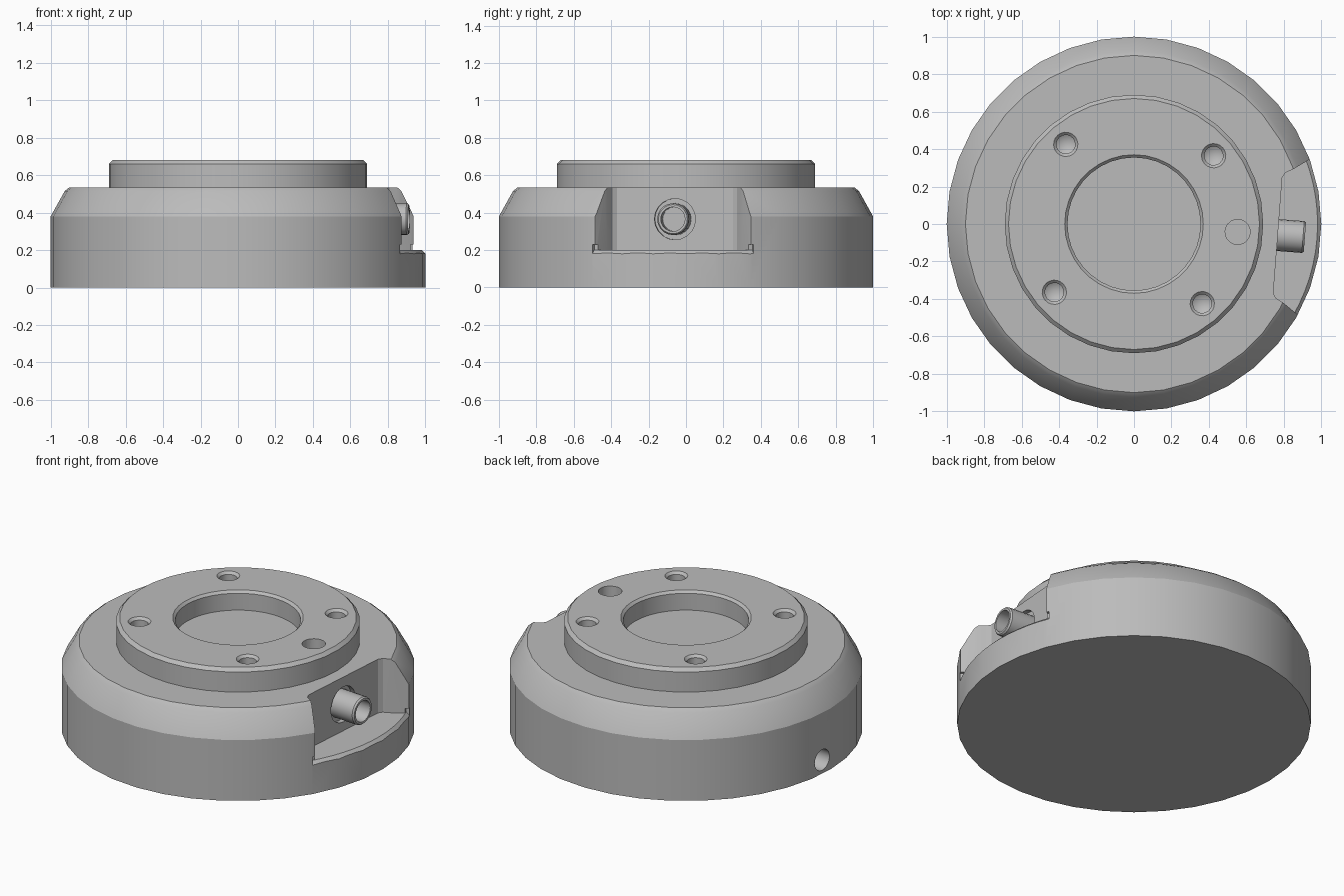
import bpy, bmesh, math
from mathutils import Matrix

default = bpy.data.objects.get("Cube")
if default:
    bpy.data.objects.remove(default, do_unlink=True)

grey = bpy.data.materials.new("Machined grey")
grey.use_nodes = True
grey.diffuse_color = (0.5, 0.5, 0.5, 1)
grey.node_tree.nodes["Principled BSDF"].inputs["Base Color"].default_value = (0.5, 0.5, 0.5, 1)

# All machined features share one small turn about the axis
TURN = Matrix.Rotation(math.radians(-4.4), 4, 'Z')


def finish(name, bm, matrix):
    bm.transform(matrix)
    bmesh.ops.remove_doubles(bm, verts=bm.verts, dist=1e-5)
    bmesh.ops.recalc_face_normals(bm, faces=bm.faces)
    mesh = bpy.data.meshes.new(name)
    bm.to_mesh(mesh)
    bm.free()
    mesh.materials.append(grey)
    obj = bpy.data.objects.new(name, mesh)
    bpy.context.collection.objects.link(obj)
    return obj


def lathe(name, profile, segments, matrix=Matrix(), start=0, sweep=360):
    """Revolve a closed (radius, height) profile about z."""
    bm = bmesh.new()
    rings = []
    full = sweep == 360
    for i in range(segments if full else segments + 1):
        a = math.radians(start + sweep * i / segments)
        rings.append([bm.verts.new((r * math.cos(a), r * math.sin(a), z)) for r, z in profile])
    n = len(profile)
    for i in range(segments):
        p, q = rings[i], rings[(i + 1) % len(rings)]
        for j in range(n):
            k = (j + 1) % n
            if profile[j][0] == 0 and profile[k][0] == 0:
                continue
            bm.faces.new((p[j], q[j], q[k], p[k]))
    if not full:
        bm.faces.new(rings[0])
        bm.faces.new(rings[-1])
    bmesh.ops.remove_doubles(bm, verts=bm.verts, dist=1e-5)
    bmesh.ops.dissolve_degenerate(bm, edges=bm.edges, dist=1e-5)
    return finish(name, bm, matrix)


def prism(name, outline, low, high, matrix):
    bm = bmesh.new()
    face = bm.faces.new([bm.verts.new((x, y, low)) for x, y in outline])
    top = bmesh.ops.extrude_face_region(bm, geom=[face])["geom"]
    bmesh.ops.translate(bm, vec=(0, 0, high - low),
                        verts=[v for v in top if isinstance(v, bmesh.types.BMVert)])
    return finish(name, bm, matrix)


def cut(target, cutter):
    cutter.hide_render = True
    mod = target.modifiers.new("Cut", 'BOOLEAN')
    mod.operation = 'DIFFERENCE'
    mod.solver = 'EXACT'
    mod.object = cutter
    bpy.context.view_layer.objects.active = target
    bpy.ops.object.modifier_apply(modifier=mod.name)
    bpy.data.objects.remove(cutter, do_unlink=True)


# Housing with raised flange and central recess
housing = lathe("housing", [(0, 0), (1, 0), (1, .38), (.925, .515), (.9, .535), (.69, .535),
                            (.69, .66), (.67, .68), (.37, .68), (.355, .665), (.355, .56),
                            (0, .56)], 36)

# Side notch with angled ends and a bevelled lip
half = [(.77, .31), (.785, .335), (.83, .36), (.9, .41), (.95, .46), (1.2, .7)]
outline = half + [(x, -y) for x, y in reversed(half)]
cut(housing, prism("notch_cutter", outline, .2, .8, TURN))
cut(housing, lathe("lip_cutter", [(.98, .2), (1.01, .17), (1.01, .23), (.98, .23)],
                   12, TURN, start=-25.6, sweep=51.2))

# Four countersunk bolt holes with drilled tips
for i in range(4):
    place = TURN @ Matrix.Rotation(math.radians(45 + 90 * i), 4, 'Z') @ Matrix.Translation((.56, 0, 0))
    cut(housing, lathe("bolt_cutter", [(0, .52), (.05, .55), (.05, .665), (.075, .69), (0, .69)],
                       20, place))

# Plain dowel hole
cut(housing, lathe("dowel_cutter", [(0, .5), (.067, .5), (.067, .75), (0, .75)], 20,
                   TURN @ Matrix.Translation((.555, 0, 0))))

# Radial hole low on the far side
outward = Matrix.Rotation(math.radians(90), 4, 'Y')
cut(housing, lathe("side_hole_cutter", [(0, .85), (.065, .88), (.065, 1.1), (0, 1.1)], 20,
                   TURN @ Matrix.Translation((0, 0, .085)) @ Matrix.Rotation(math.pi, 4, 'Z') @ outward))

# Counterbore in the notch wall and the hollow cable port inside it
port_place = TURN @ Matrix.Translation((0, 0, .365)) @ outward
cut(housing, lathe("counterbore_cutter", [(0, .74), (.11, .74), (.11, .85), (0, .85)], 20, port_place))
port = lathe("cable_port", [(0, .73), (.085, .73), (.085, .905), (.078, .915), (.065, .915),
                            (.065, .78), (0, .78)], 20, port_place)

# Smooth shading with crisp edges
bpy.ops.object.select_all(action='DESELECT')
for obj in (housing, port):
    obj.select_set(True)
bpy.context.view_layer.objects.active = housing
bpy.ops.object.shade_smooth_by_angle(angle=math.radians(28))
